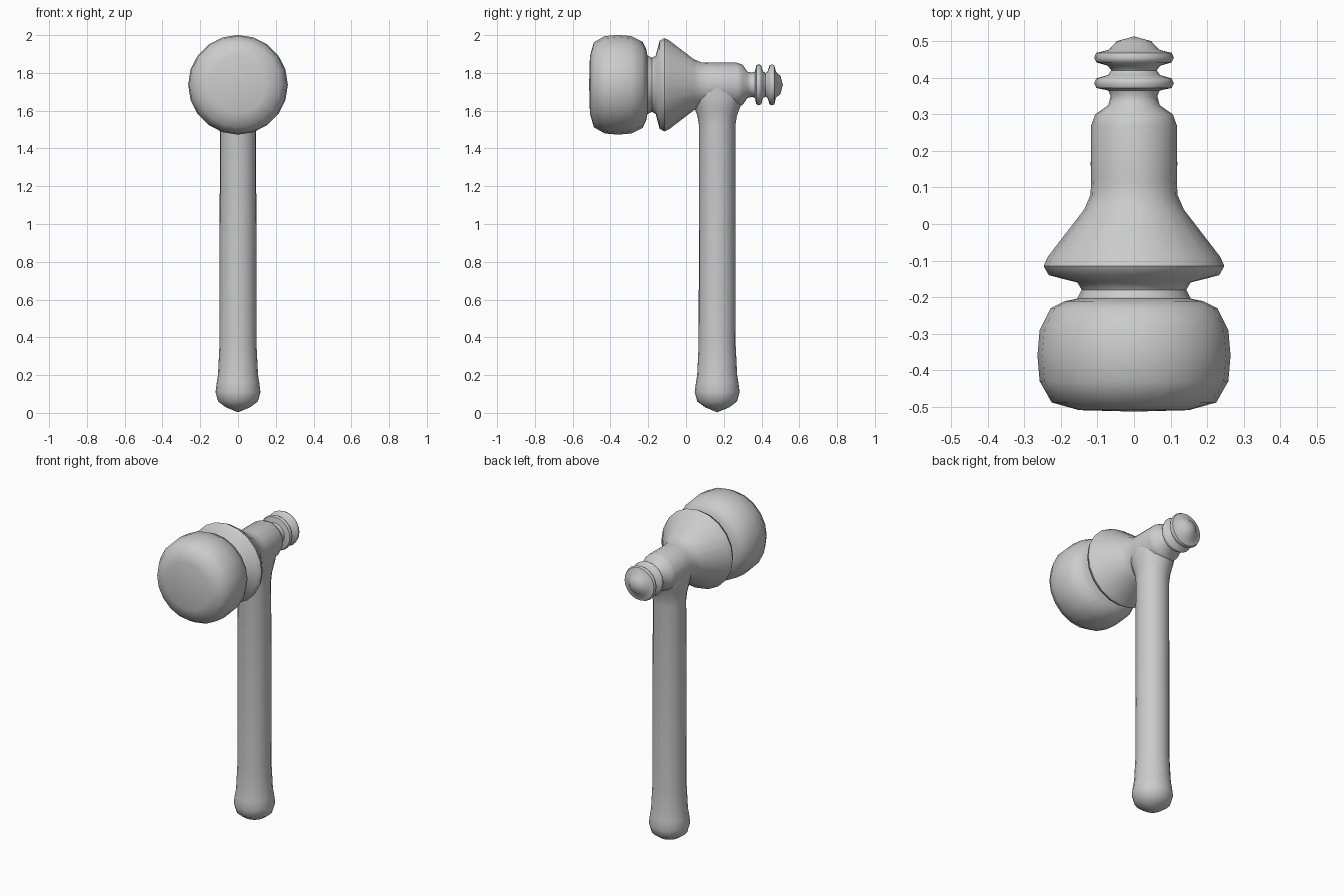
import bpy, bmesh, math
from mathutils import Matrix

if "Cube" in bpy.data.objects:
    bpy.data.objects.remove(bpy.data.objects["Cube"])


def lathe(name, rings, sides, matrix):
    """Revolve (height, radius_x, radius_y) rings around z, then place them."""
    bm = bmesh.new()
    loops = []
    for h, rx, ry in rings:
        if rx == 0:
            loops.append([bm.verts.new((0, 0, h))] * sides)
            continue
        loops.append([bm.verts.new((rx * math.cos(i * math.tau / sides),
                                    ry * math.sin(i * math.tau / sides), h))
                      for i in range(sides)])
    for a, b in zip(loops, loops[1:]):
        for i in range(sides):
            j = (i + 1) % sides
            quad = list(dict.fromkeys((a[i], a[j], b[j], b[i])))
            bm.faces.new(quad)
    bm.transform(matrix)
    bmesh.ops.recalc_face_normals(bm, faces=bm.faces)
    mesh = bpy.data.meshes.new(name)
    bm.to_mesh(mesh)
    bm.free()
    obj = bpy.data.objects.new(name, mesh)
    bpy.context.collection.objects.link(obj)
    bpy.ops.object.select_all(action='DESELECT')
    obj.select_set(True)
    bpy.context.view_layer.objects.active = obj
    bpy.ops.object.shade_smooth_by_angle(angle=math.radians(50))
    return obj


# Turned head: striking drum, groove, cone, neck, two beads and end button
head = [(-.513, 0), (-.509, .15), (-.488, .225), (-.43, .258), (-.36, .264),
        (-.29, .258), (-.23, .228), (-.211, .19), (-.204, .155),
        (-.18, .143), (-.16, .155), (-.14, .233), (-.115, .247),
        (-.09, .236), (.04, .136), (.08, .119), (.12, .117), (.27, .117),
        (.30, .106), (.325, .070), (.35, .064), (.365, .070), (.372, .103),
        (.385, .109), (.398, .103), (.407, .072), (.42, .062), (.433, .072),
        (.442, .103), (.455, .109), (.468, .103), (.476, .070),
        (.500, .047), (.513, 0)]
lathe("mallet_head", [(h, r, r) for h, r in head], 20,
      Matrix.Translation((0, 0, 1.737)) @ Matrix.Rotation(-math.pi / 2, 4, 'X'))

# Handle: rounded pommel, straight shaft, and a flare blending into the neck
handle = [(0.003, 0, 0), (.03, .065, .065), (.06, .105, .105), (.11, .119, .119),
          (.165, .112, .112), (.20, .106, .106), (.36, .098, .098),
          (1.52, .096, .096), (1.57, .100, .104), (1.61, .108, .118),
          (1.64, .113, .130), (1.67, .115, .145), (1.72, .115, .145),
          (1.74, 0, 0)]
lathe("handle", handle, 20, Matrix.Translation((0, .165, 0)))
